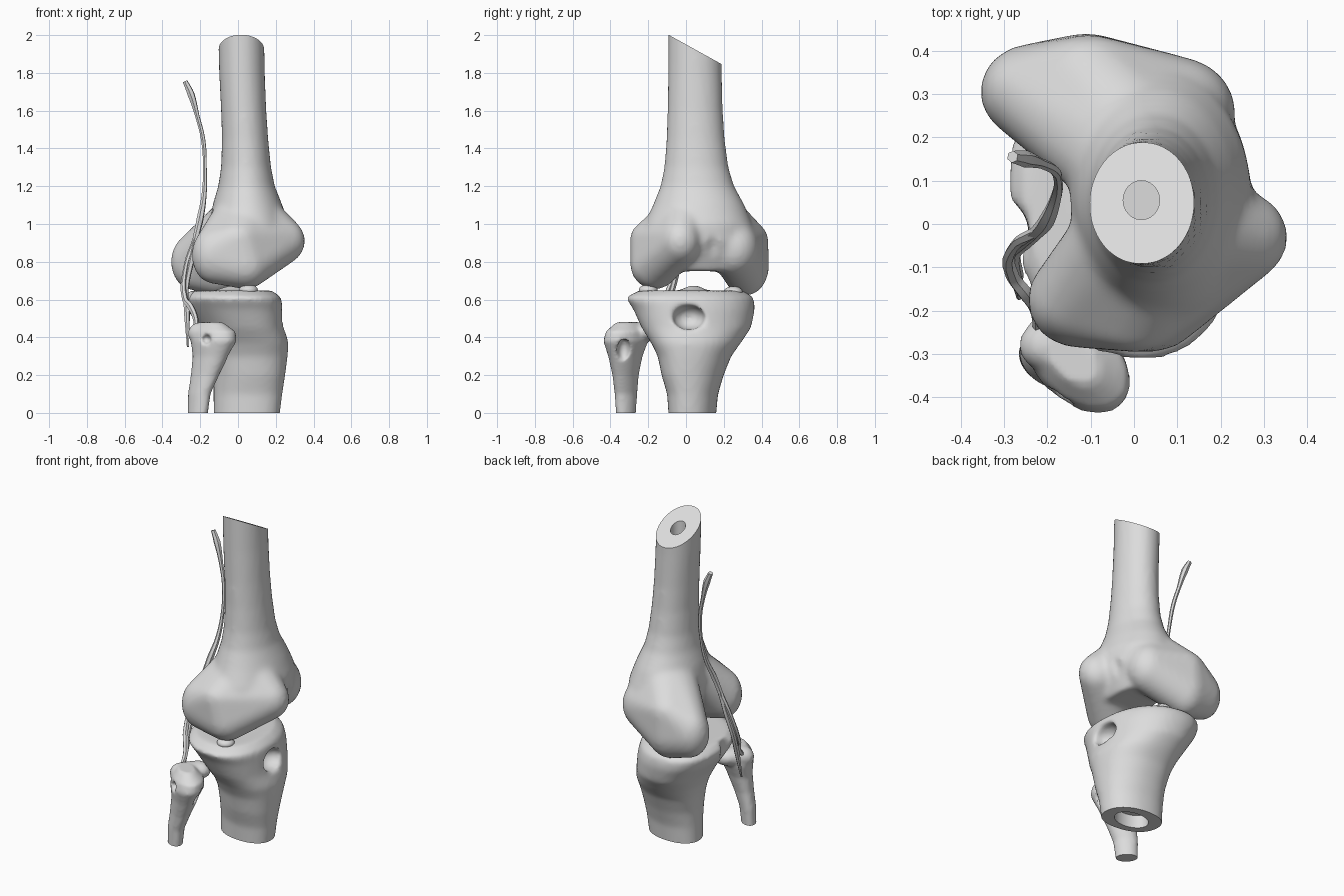
import bpy, bmesh, math
from mathutils import Matrix, Vector

cube = bpy.data.objects.get("Cube")
if cube:
    bpy.data.objects.remove(cube, do_unlink=True)

GREY = (0.72, 0.72, 0.72, 1)
bone = bpy.data.materials.new("bone grey")
bone.use_nodes = True
bone.diffuse_color = GREY
bone.node_tree.nodes["Principled BSDF"].inputs["Base Color"].default_value = GREY


def finish(name, bm):
    """Turn a bmesh into a linked object."""
    bmesh.ops.recalc_face_normals(bm, faces=bm.faces)
    mesh = bpy.data.meshes.new(name)
    bm.to_mesh(mesh)
    bm.free()
    obj = bpy.data.objects.new(name, mesh)
    bpy.context.collection.objects.link(obj)
    return obj


def loft(bm, rings, power=2.0, skew=0.0, sides=40):
    """Skin rounded, skewed sections given as (z, x min, x max, y min, y max)."""
    loops = []
    for z, x0, x1, y0, y1 in rings:
        loop = []
        for i in range(sides):
            a = math.tau * i / sides
            c, s = math.cos(a), math.sin(a + skew)
            px = math.copysign(abs(c) ** (2 / power), c)
            py = math.copysign(abs(s) ** (2 / power), s)
            loop.append(bm.verts.new(((x0 + x1 + px * (x1 - x0)) / 2,
                                      (y0 + y1 + py * (y1 - y0)) / 2, z)))
        loops.append(loop)
    for low, high in zip(loops, loops[1:]):
        for i in range(sides):
            j = (i + 1) % sides
            bm.faces.new((low[i], low[j], high[j], high[i]))
    bm.faces.new(loops[0][::-1])
    bm.faces.new(loops[-1])


def blob(bm, centre, radii):
    return bmesh.ops.create_uvsphere(
        bm, u_segments=32, v_segments=20, radius=1,
        matrix=Matrix.Translation(centre) @ Matrix.Diagonal((*radii, 1)))["verts"]


def hull(bm, blobs):
    """Wrap a tight skin around several blobs."""
    scratch = bmesh.new()
    for centre, radii in blobs:
        blob(scratch, centre, radii)
    verts = [bm.verts.new(v.co) for v in scratch.verts]
    scratch.free()
    bmesh.ops.convex_hull(bm, input=verts)
    bmesh.ops.delete(bm, geom=[v for v in verts if v.is_valid and not v.link_faces], context="VERTS")


def blob_cutter(centre, radii):
    bm = bmesh.new()
    blob(bm, centre, radii)
    return finish("hollow_cutter", bm)


def box_cutter(centre, tilt=0):
    bm = bmesh.new()
    bmesh.ops.create_cube(bm, size=1, matrix=Matrix.Translation(centre) @ Matrix.Rotation(tilt, 4, "X"))
    return finish("end_cutter", bm)


def bore_cutter(centre, rx, ry, depth):
    bm = bmesh.new()
    bmesh.ops.create_cone(bm, cap_ends=True, segments=24, radius1=1, radius2=1, depth=1,
                          matrix=Matrix.Translation(centre) @ Matrix.Diagonal((rx, ry, depth, 1)))
    return finish("marrow_cutter", bm)


def bake(obj):
    """Replace an object by its evaluated mesh, with the bone material."""
    graph = bpy.context.evaluated_depsgraph_get()
    mesh = bpy.data.meshes.new_from_object(obj.evaluated_get(graph))
    name = obj.name
    bpy.data.objects.remove(obj, do_unlink=True)
    result = bpy.data.objects.new(name, mesh)
    bpy.context.collection.objects.link(result)
    mesh.materials.clear()
    mesh.materials.append(bone)
    bpy.ops.object.select_all(action="DESELECT")
    result.select_set(True)
    bpy.context.view_layer.objects.active = result
    bpy.ops.object.shade_smooth_by_angle(angle=math.radians(40))


def sculpt(obj, hollows, cuts, voxel=0.014, smooth=8):
    """Fuse the masses, carve soft hollows, relax, then make crisp end cuts."""
    def remesh():
        obj.modifiers.new("fuse", "REMESH").voxel_size = voxel

    def carve(cutters):
        for cutter in cutters:
            cutter.hide_render = True
            mod = obj.modifiers.new("carve", "BOOLEAN")
            mod.operation, mod.solver, mod.object = "DIFFERENCE", "EXACT", cutter

    remesh()
    carve(hollows)
    remesh()
    relax = obj.modifiers.new("relax", "SMOOTH")
    relax.factor, relax.iterations = 0.5, smooth
    carve(cuts)
    bake(obj)
    for cutter in hollows + cuts:
        bpy.data.objects.remove(cutter, do_unlink=True)


# Upper leg bone: flaring shaft with two full condyles
bm = bmesh.new()
loft(bm, [(0.75, -0.06, 0.2, -0.18, 0.3), (0.9, -0.12, 0.27, -0.22, 0.35),
          (1.0, -0.15, 0.27, -0.22, 0.35), (1.1, -0.135, 0.235, -0.175, 0.31),
          (1.2, -0.105, 0.195, -0.135, 0.255), (1.3, -0.09, 0.175, -0.115, 0.225),
          (1.45, -0.085, 0.16, -0.103, 0.205), (1.6, -0.09, 0.15, -0.098, 0.195),
          (1.8, -0.1, 0.142, -0.095, 0.19), (2.1, -0.108, 0.137, -0.093, 0.19)])
hull(bm, [((-0.13, -0.175, 0.835), (0.115, 0.11, 0.15)), ((0.23, -0.03, 0.91), (0.125, 0.11, 0.125)),
          ((0.04, -0.165, 0.785), (0.13, 0.13, 0.13)), ((0.0, -0.17, 0.93), (0.13, 0.125, 0.09)),
          ((0.05, 0.0, 1.08), (0.17, 0.14, 0.08))])
hull(bm, [((-0.235, 0.305, 0.8), (0.12, 0.11, 0.15)), ((-0.11, 0.315, 0.78), (0.13, 0.125, 0.16)),
          ((0.1, 0.255, 0.87), (0.135, 0.13, 0.15)), ((-0.1, 0.33, 0.92), (0.12, 0.105, 0.09)),
          ((0.03, 0.14, 1.08), (0.15, 0.16, 0.08))])
tilt = math.atan2(0.155, 0.28)
normal = Vector((0, math.sin(tilt), math.cos(tilt)))
sculpt(finish("thigh_bone", bm),
       [blob_cutter((-0.3, 0.055, 0.76), (0.175, 0.125, 0.25)),
        blob_cutter((0, 0.06, 0.6), (0.6, 0.1, 0.14)),
        blob_cutter((0.35, 0.15, 0.78), (0.13, 0.08, 0.22))],
       [box_cutter(Vector((0, 0.05, 1.923)) + normal / 2, -tilt),
        bore_cutter((0.017, 0.055, 1.9), 0.042, 0.045, 0.3)])

# Shin bone: broad plateau tapering to a cut shaft
bm = bmesh.new()
loft(bm, [(-0.06, -0.13, 0.215, -0.09, 0.155), (0.1, -0.13, 0.235, -0.1, 0.17),
          (0.2, -0.13, 0.25, -0.13, 0.2), (0.3, -0.145, 0.263, -0.15, 0.24),
          (0.37, -0.165, 0.268, -0.185, 0.29), (0.45, -0.205, 0.245, -0.235, 0.345),
          (0.55, -0.27, 0.238, -0.28, 0.365), (0.61, -0.295, 0.23, -0.32, 0.36),
          (0.648, -0.25, 0.18, -0.25, 0.3)], power=2.2, skew=-0.18)
blob(bm, (-0.02, 0.04, 0.63), (0.1, 0.07, 0.045))
sculpt(finish("shin_bone", bm),
       [blob_cutter((-0.37, -0.02, 0.6), (0.13, 0.1, 0.3)),
        blob_cutter((0.22, 0.015, 0.505), (0.08, 0.085, 0.065))],
       [box_cutter((0, 0, -0.5)), bore_cutter((0.045, 0.03, 0), 0.11, 0.075, 0.16)], smooth=8)

# Slim outer bone: slanting head leaning on the shin bone
bm = bmesh.new()
loft(bm, [(-0.05, -0.268, -0.165, -0.368, -0.268), (0.1, -0.265, -0.145, -0.378, -0.258),
          (0.2, -0.25, -0.1, -0.39, -0.25), (0.3, -0.24, -0.05, -0.412, -0.23),
          (0.38, -0.25, -0.008, -0.438, -0.2), (0.43, -0.245, -0.012, -0.425, -0.2),
          (0.48, -0.2, -0.08, -0.37, -0.25)], skew=-0.4)
hull(bm, [((-0.2, -0.28, 0.42), (0.065, 0.06, 0.06)), ((-0.13, -0.2, 0.43), (0.07, 0.06, 0.05))])
sculpt(finish("outer_shin_bone", bm),
       [blob_cutter((-0.04, -0.33, 0.33), (0.05, 0.035, 0.065)),
        blob_cutter((-0.17, -0.42, 0.39), (0.03, 0.06, 0.03))],
       [box_cutter((-0.2, -0.3, -0.5))], voxel=0.01, smooth=5)

# Cartilage pads between the condyles and the plateau
for side, centre in (("right", (0.055, -0.2, 0.65)), ("left", (0.0, 0.25, 0.64))):
    bm = bmesh.new()
    blob(bm, centre, (0.05, 0.05, 0.03))
    bake(finish(side + "_cartilage_pad", bm))


def strand(name, points):
    """Thin tapering cord through (x, y, z, thickness) points."""
    curve = bpy.data.curves.new(name, "CURVE")
    curve.dimensions = "3D"
    curve.bevel_depth, curve.bevel_resolution = 0.01, 1
    curve.resolution_u, curve.use_fill_caps = 4, True
    spline = curve.splines.new("BEZIER")
    spline.bezier_points.add(len(points) - 1)
    for point, (x, y, z, thick) in zip(spline.bezier_points, points):
        point.co, point.radius = (x, y, z), thick
        point.handle_left_type = point.handle_right_type = "AUTO"
    obj = bpy.data.objects.new(name, curve)
    bpy.context.collection.objects.link(obj)
    bake(obj)


# Torn cord running down behind the joint, with a side branch
strand("back_cord", [(-0.28, 0.155, 1.755, 1.4), (-0.25, 0.15, 1.69, 2.0), (-0.215, 0.14, 1.57, 1.2),
                     (-0.185, 0.125, 1.45, 1.2), (-0.175, 0.1, 1.3, 1.0), (-0.18, 0.06, 1.15, 1.4),
                     (-0.2, 0.01, 1.03, 1.9), (-0.225, -0.02, 0.92, 1.6), (-0.25, -0.04, 0.8, 1.8),
                     (-0.275, -0.07, 0.66, 1.5), (-0.27, -0.12, 0.52, 1.6), (-0.265, -0.17, 0.35, 0.6)])
strand("cord_branch", [(-0.225, -0.02, 0.92, 1.5), (-0.275, -0.05, 0.78, 1.2), (-0.28, -0.12, 0.6, 1.6),
                       (-0.25, -0.16, 0.56, 1.8), (-0.225, -0.2, 0.5, 1.5), (-0.22, -0.25, 0.44, 1.2)])
